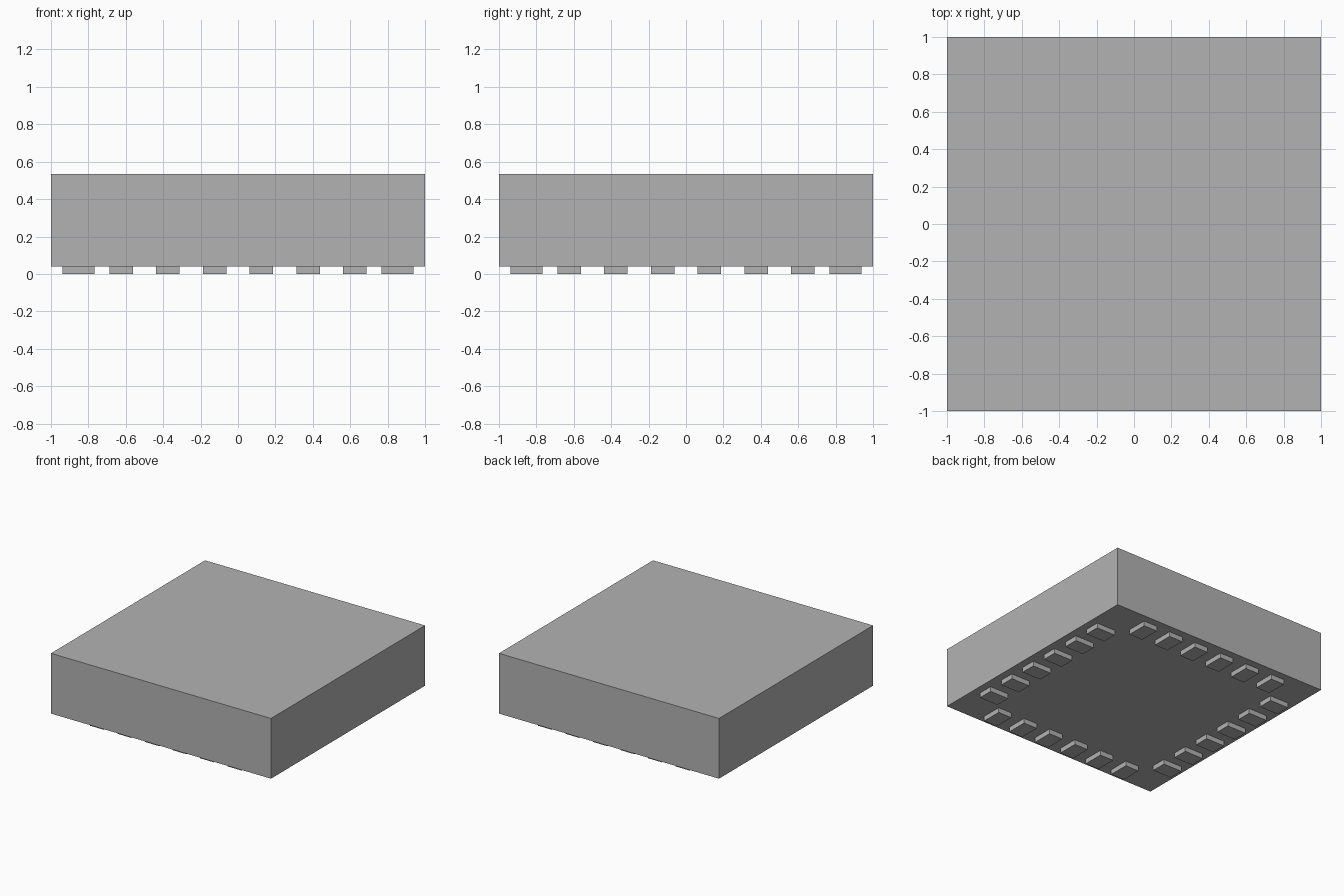
import bpy
from math import radians
from mathutils import Matrix, Vector

default = bpy.data.objects.get("Cube")
if default:
    bpy.data.objects.remove(default)

grey = bpy.data.materials.new("plain grey")
grey.use_nodes = True
colour = (0.45, 0.45, 0.45, 1)
grey.diffuse_color = colour
grey.node_tree.nodes["Principled BSDF"].inputs["Base Color"].default_value = colour


def box(name, size, centre, turn=0):
    """Box placed at centre, then swung about the z axis by turn degrees."""
    bpy.ops.mesh.primitive_cube_add(size=1)
    obj = bpy.context.object
    obj.name = name
    obj.data.transform(Matrix.Rotation(radians(turn), 4, "Z")
                       @ Matrix.Translation(Vector(centre))
                       @ Matrix.Diagonal((*size, 1)))
    obj.data.materials.append(grey)
    return obj


PAD_HEIGHT = 0.04
TOP = 0.535
PITCH = 0.25

# Square package body
box("package_body", (2, 2, TOP - PAD_HEIGHT), (0, 0, (TOP + PAD_HEIGHT) / 2))

# Six contact pads along each edge of the underside
for side, turn in (("front", 0), ("left", 90), ("back", 180), ("right", 270)):
    for i in range(6):
        x = (i - 2.5) * PITCH
        box(f"{side}_pad_{i + 1}", (PITCH / 2, 0.172, PAD_HEIGHT),
            (x, -0.852, PAD_HEIGHT / 2), turn)
